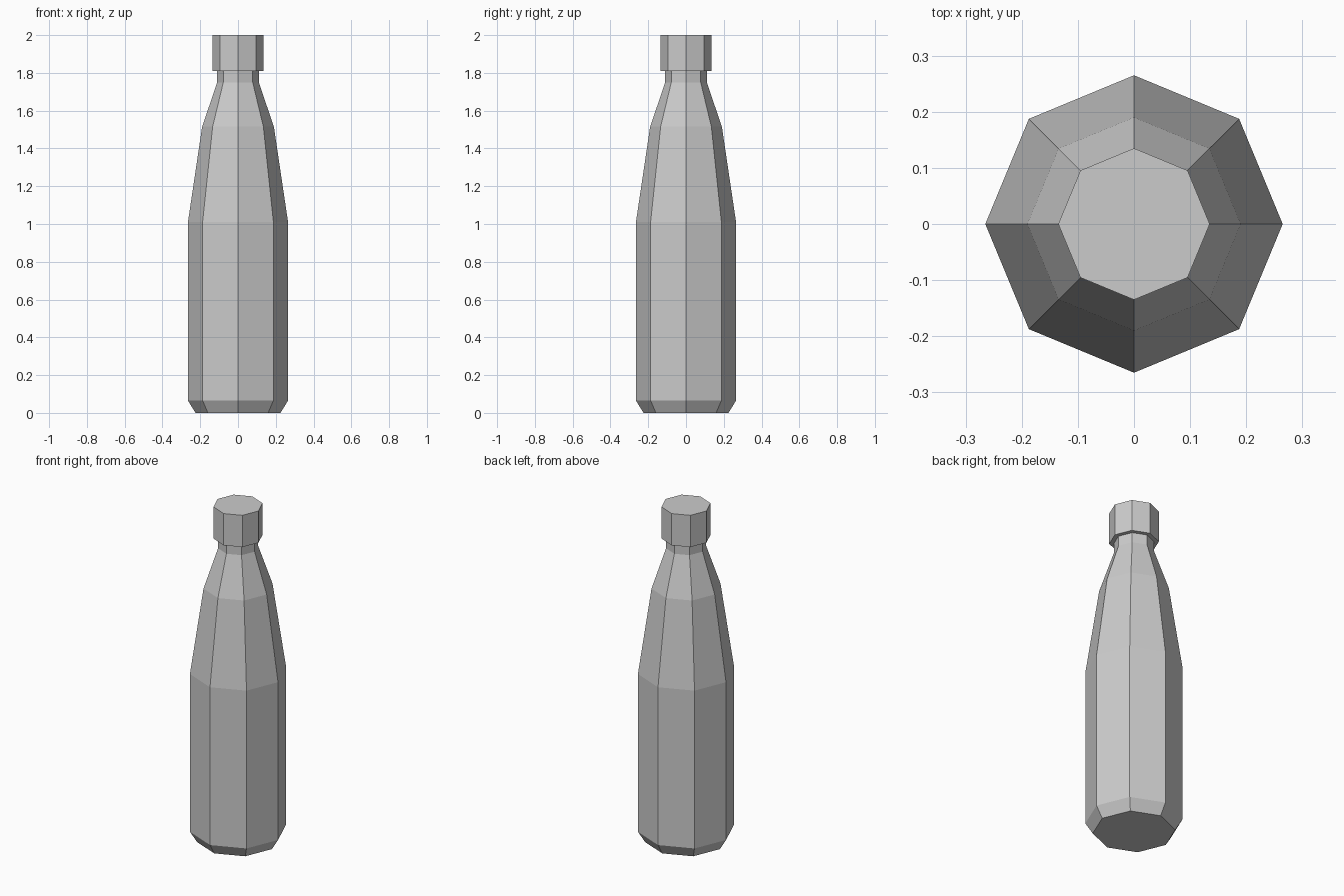
import bpy
import bmesh
from math import cos, sin, tau

SIDES = 8

cube = bpy.data.objects.get("Cube")
if cube:
    bpy.data.objects.remove(cube, do_unlink=True)

grey = bpy.data.materials.new("plain grey")
grey.use_nodes = True
colour = (0.6, 0.6, 0.6, 1)
grey.diffuse_color = colour
grey.node_tree.nodes["Principled BSDF"].inputs["Base Color"].default_value = colour


def lathe(name, profile):
    """Closed faceted solid from (radius, height) rings, bottom to top."""
    bm = bmesh.new()
    rings = []
    for radius, height in profile:
        angles = [tau * i / SIDES for i in range(SIDES)]
        rings.append([bm.verts.new((radius * cos(a), radius * sin(a), height))
                      for a in angles])
    for low, high in zip(rings, rings[1:]):
        for i in range(SIDES):
            j = (i + 1) % SIDES
            bm.faces.new((low[i], low[j], high[j], high[i]))
    bm.faces.new(rings[0][::-1])
    bm.faces.new(rings[-1])
    mesh = bpy.data.meshes.new(name)
    bm.to_mesh(mesh)
    bm.free()
    mesh.materials.append(grey)
    obj = bpy.data.objects.new(name, mesh)
    bpy.context.collection.objects.link(obj)
    return obj


# Bottle: chamfered base, straight wall, tapered shoulders, short neck
lathe("bottle_body", [(0.225, 0), (0.265, 0.065), (0.265, 1.01),
                      (0.19, 1.515), (0.11, 1.75), (0.11, 1.82)])

# Wider screw cap
lathe("bottle_cap", [(0.135, 1.81), (0.135, 2)])
